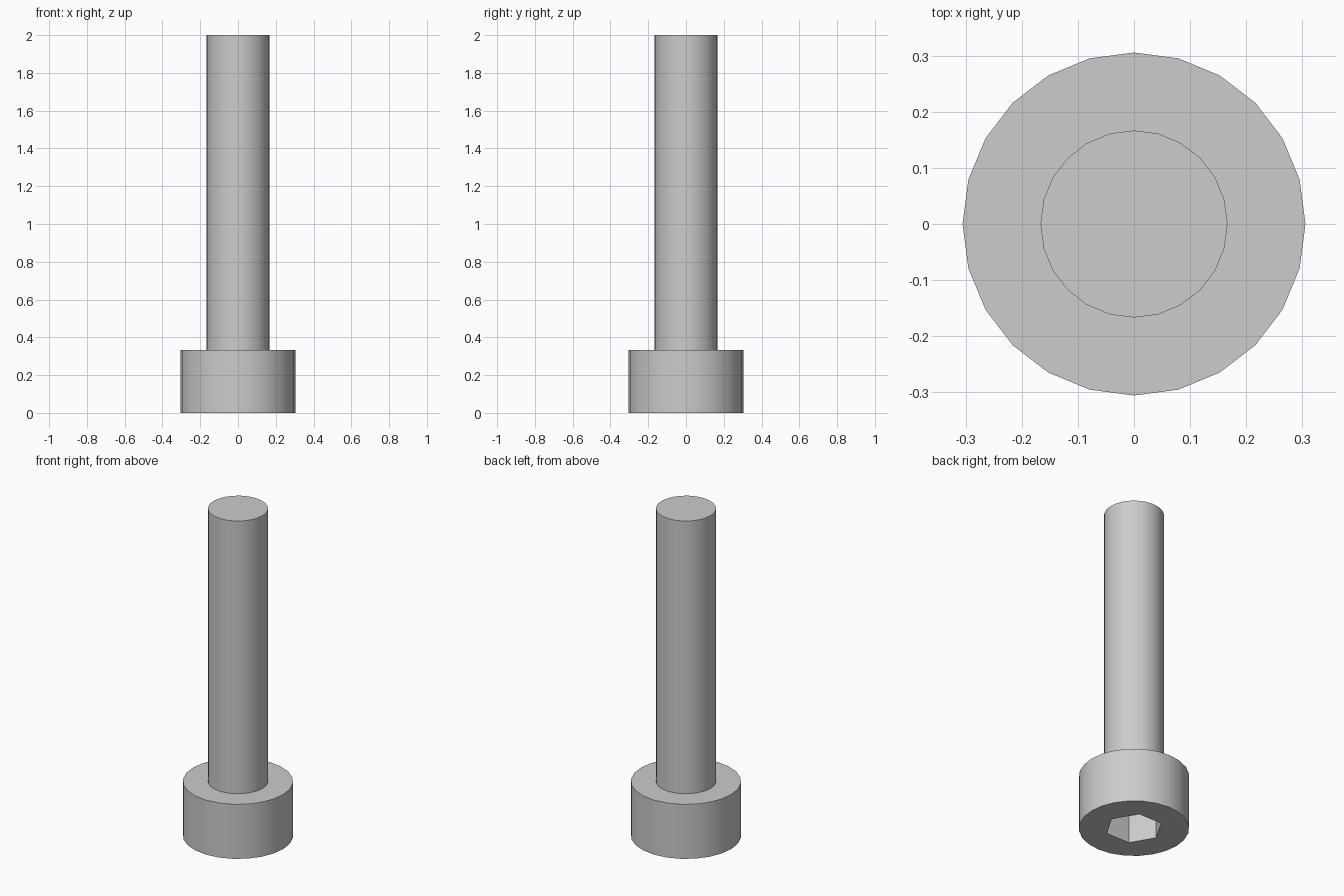
import bpy
import math

SIDES = 24
HEAD_RADIUS, HEAD_HEIGHT = 0.3056, 0.3333
SHANK_RADIUS, TOTAL_HEIGHT = 0.1667, 2.0
SOCKET_RADIUS, SOCKET_DEPTH = 0.1604, 0.17

if "Cube" in bpy.data.objects:
    bpy.data.objects.remove(bpy.data.objects["Cube"], do_unlink=True)

# Single plain metal colour
steel = bpy.data.materials.new("light_grey_steel")
steel.use_nodes = True
colour = (0.604, 0.604, 0.604, 1.0)
steel.diffuse_color = colour
steel.node_tree.nodes["Principled BSDF"].inputs["Base Color"].default_value = colour


def prism(name, sides, radius, bottom, top, turn=0.0):
    """Upright prism between two heights."""
    bpy.ops.mesh.primitive_cylinder_add(
        vertices=sides, radius=radius, depth=top - bottom,
        location=(0, 0, (bottom + top) / 2), rotation=(0, 0, turn))
    obj = bpy.context.object
    obj.name = name
    obj.data.materials.append(steel)
    return obj


def smooth(obj):
    bpy.ops.object.select_all(action="DESELECT")
    obj.select_set(True)
    bpy.context.view_layer.objects.active = obj
    bpy.ops.object.shade_smooth_by_angle(angle=math.radians(30))


# Cylindrical head, with a hexagonal key socket cut into its underside
head = prism("head", SIDES, HEAD_RADIUS, 0, HEAD_HEIGHT)
cutter = prism("socket_cutter", 6, SOCKET_RADIUS, -0.1, SOCKET_DEPTH, math.radians(30))
cut = head.modifiers.new("socket", "BOOLEAN")
cut.operation = "DIFFERENCE"
cut.solver = "EXACT"
cut.object = cutter
bpy.context.view_layer.objects.active = head
bpy.ops.object.modifier_apply(modifier=cut.name)
bpy.data.objects.remove(cutter, do_unlink=True)
smooth(head)

# Plain shank, seated a little way into the head
shank = prism("shank", SIDES, SHANK_RADIUS, HEAD_HEIGHT - 0.08, TOTAL_HEIGHT)
smooth(shank)
